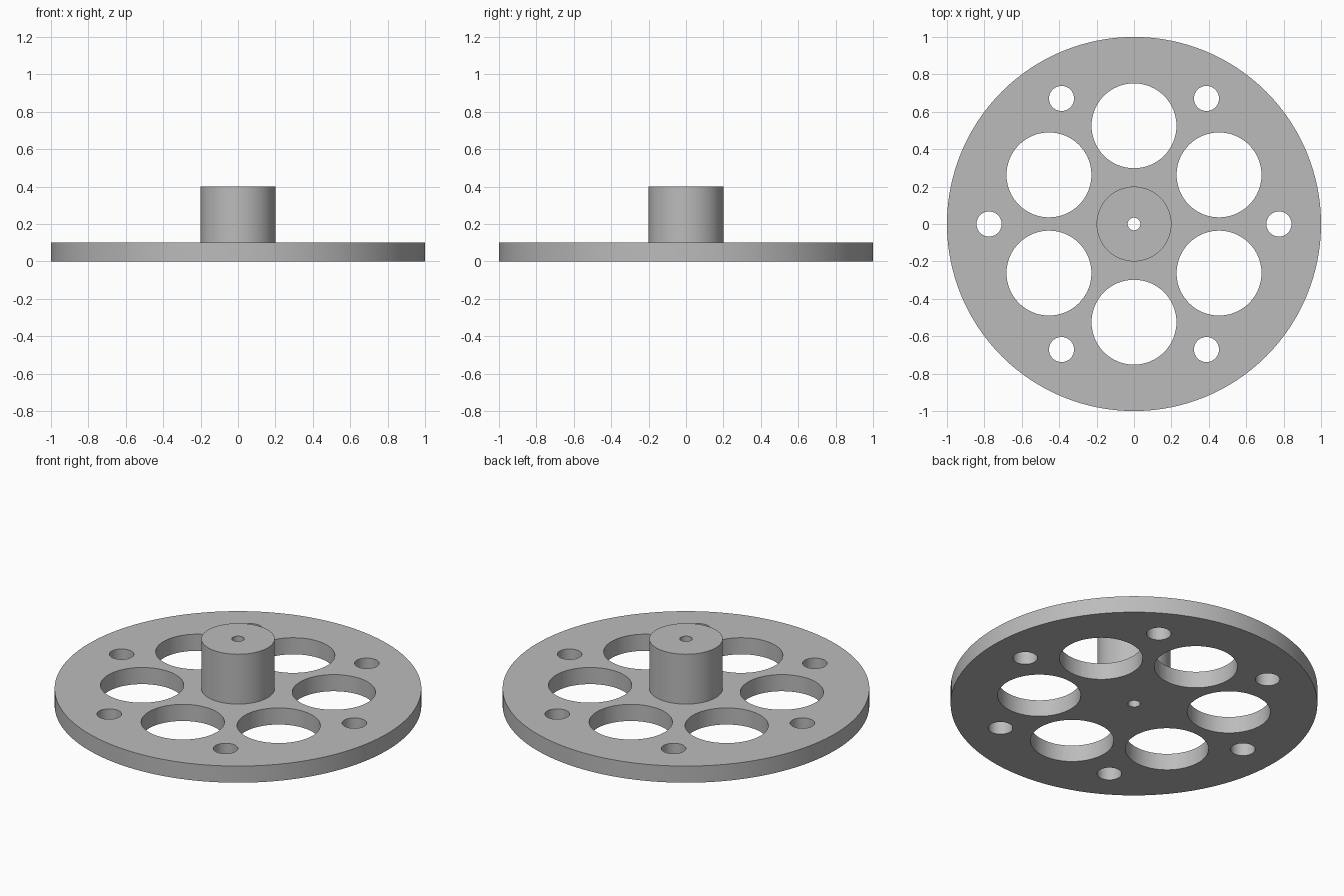
import bpy
import bmesh
from math import cos, sin, radians
from mathutils import Matrix

default_cube = bpy.data.objects.get("Cube")
if default_cube:
    bpy.data.objects.remove(default_cube, do_unlink=True)

PLATE_HEIGHT = 0.10
HUB_HEIGHT = 0.40

grey = bpy.data.materials.new("plain_grey")
grey.use_nodes = True
colour = (0.5, 0.5, 0.5, 1)
grey.diffuse_color = colour
grey.node_tree.nodes["Principled BSDF"].inputs["Base Color"].default_value = colour


def add_object(name, bm):
    mesh = bpy.data.meshes.new(name)
    bm.to_mesh(mesh)
    bm.free()
    mesh.materials.append(grey)
    obj = bpy.data.objects.new(name, mesh)
    bpy.context.collection.objects.link(obj)
    return obj


def add_cylinder(bm, radius, bottom, top, x=0, y=0, sides=64):
    bmesh.ops.create_cone(
        bm, cap_ends=True, segments=sides, radius1=radius, radius2=radius,
        depth=top - bottom, matrix=Matrix.Translation((x, y, (bottom + top) / 2)))


def add_hole_ring(bm, radius, distance, start):
    for i in range(6):
        angle = radians(start + 60 * i)
        add_cylinder(bm, radius, -0.1, PLATE_HEIGHT + 0.1,
                     distance * cos(angle), distance * sin(angle))


def lathe(name, profile, sides):
    bm = bmesh.new()
    verts = [bm.verts.new((r, 0, z)) for r, z in profile]
    edges = [bm.edges.new(pair) for pair in zip(verts, verts[1:])]
    bmesh.ops.spin(bm, geom=verts + edges, cent=(0, 0, 0), axis=(0, 0, 1),
                   angle=radians(360), steps=sides)
    bmesh.ops.remove_doubles(bm, verts=bm.verts, dist=0.0001)
    bmesh.ops.recalc_face_normals(bm, faces=bm.faces)
    return add_object(name, bm)


# Disc with a raised hub, turned from one stepped profile
wheel = lathe("wheel_disc_with_hub", [
    (0, 0), (1, 0), (1, PLATE_HEIGHT), (0.2, PLATE_HEIGHT),
    (0.2, HUB_HEIGHT), (0, HUB_HEIGHT)], 128)

# Axle bore, lightening holes and bolt holes
cutter_bm = bmesh.new()
add_cylinder(cutter_bm, 0.034, -0.1, HUB_HEIGHT + 0.1)
add_hole_ring(cutter_bm, 0.227, 0.525, 30)
add_hole_ring(cutter_bm, 0.067, 0.775, 0)
cutter = add_object("hole_cutter", cutter_bm)
cutter.hide_render = True

cut = wheel.modifiers.new("holes", "BOOLEAN")
cut.operation = "DIFFERENCE"
cut.solver = "EXACT"
cut.object = cutter

bpy.ops.object.select_all(action="DESELECT")
wheel.select_set(True)
bpy.context.view_layer.objects.active = wheel
bpy.ops.object.modifier_apply(modifier=cut.name)
bpy.data.objects.remove(cutter, do_unlink=True)

# Round walls smooth, rims sharp
bpy.ops.object.shade_smooth_by_angle(angle=radians(30))
